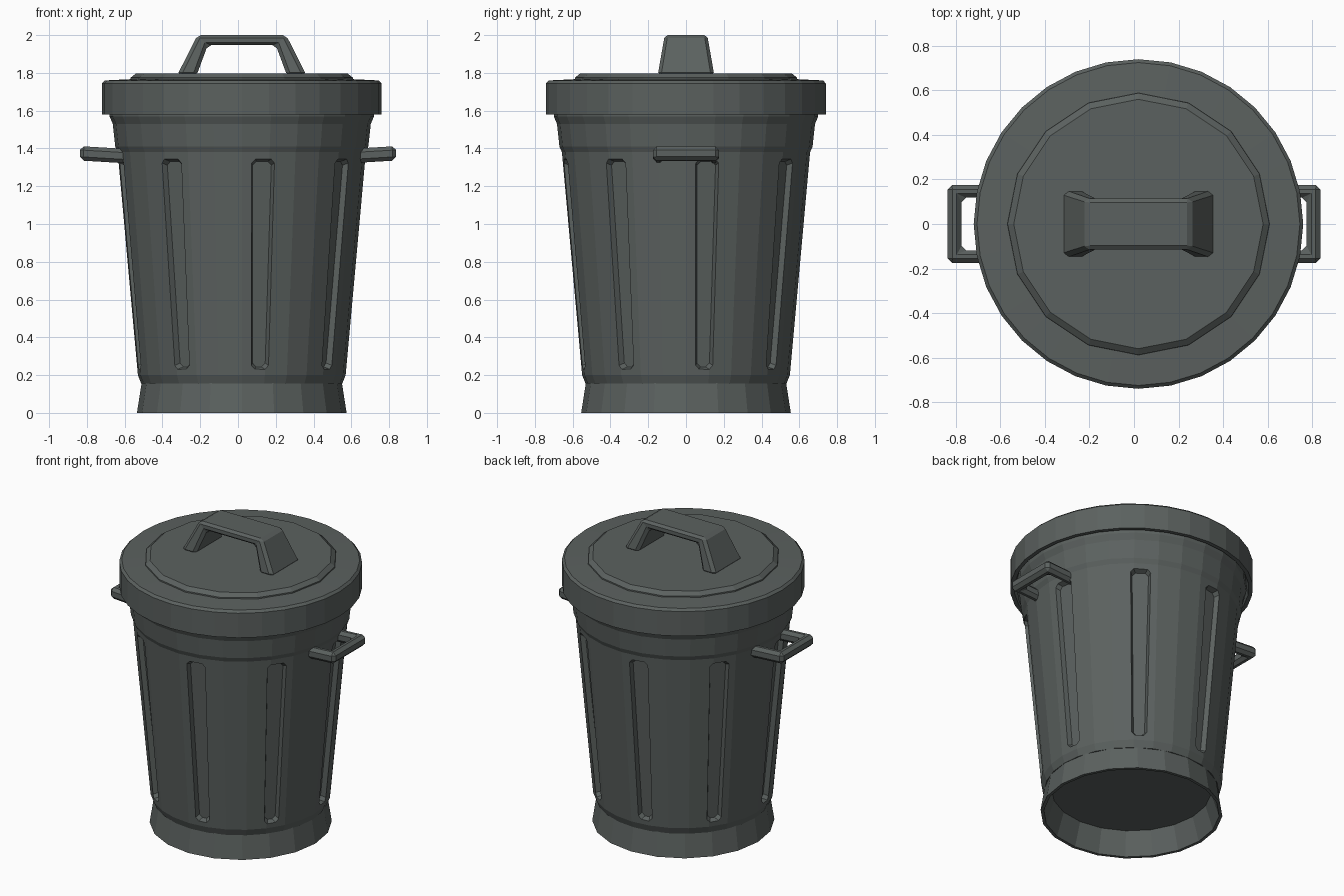
import bpy, bmesh
from math import sin, cos, pi, radians

if "Cube" in bpy.data.objects:
    bpy.data.objects.remove(bpy.data.objects["Cube"])

CX = 0.02  # the can sits slightly right of the handles' centre
mat = bpy.data.materials.new("dark_grey_green")
mat.diffuse_color = (0.105, 0.12, 0.115, 1)
mat.use_nodes = True
mat.node_tree.nodes["Principled BSDF"].inputs["Base Color"].default_value = mat.diffuse_color


def make(name, bm, x=0.0):
    bmesh.ops.recalc_face_normals(bm, faces=bm.faces)
    me = bpy.data.meshes.new(name)
    bm.to_mesh(me)
    bm.free()
    me.materials.append(mat)
    ob = bpy.data.objects.new(name, me)
    ob.location.x = x
    bpy.context.collection.objects.link(ob)
    return ob


def loft(bm, rings, caps=True, closed=False):
    loops = [[bm.verts.new(p) for p in r] for r in rings]
    pairs = list(zip(loops, loops[1:])) + ([(loops[-1], loops[0])] if closed else [])
    for a, b in pairs:
        for i in range(len(a)):
            j = (i + 1) % len(a)
            bm.faces.new((a[i], a[j], b[j], b[i]))
    if caps:
        bm.faces.new(loops[0])
        bm.faces.new(loops[-1])


def lathe(name, profile, n, caps=True, closed=False):
    bm = bmesh.new()
    ang = [pi / 2 + 2 * pi * i / n for i in range(n)]
    loft(bm, [[(r * cos(a), r * sin(a), z) for a in ang] for r, z in profile], caps, closed)
    return make(name, bm, CX)


def bevel(ob, width):
    m = ob.modifiers.new("soft_edges", 'BEVEL')
    m.width, m.segments, m.limit_method = width, 1, 'ANGLE'


# Tapered body with flared neck
body = lathe("can_body", [(.532, .155), (.55, .2), (.657, 1.38), (.67, 1.41),
                          (.683, 1.53), (.70, 1.57), (.70, 1.64)], 28)

# Eight sunken vertical grooves, cut from the body
bm = bmesh.new()
for k in range(8):
    a = radians(10 + 45 * k)
    rings = []
    for depth, inset in ((-.03, -.012), (.035, .014)):
        lo, hi, wl, wh, c = .23 + inset, 1.345 - inset, .048 - inset, .064 - inset, .02
        side = [(wl - c, lo), (wl, lo + c), (wh, hi - c), (wh - c, hi)]
        ring = []
        for t, z in side + [(-t, z) for t, z in reversed(side)]:
            r = .55 + (z - .2) * .107 / 1.18 - depth
            ring.append((r * cos(a) - t * sin(a), r * sin(a) + t * cos(a), z))
        rings.append(ring)
    loft(bm, rings)
cutter = make("groove_cutter", bm, CX)
cutter.hide_render = True
mod = body.modifiers.new("grooves", 'BOOLEAN')
mod.operation, mod.solver, mod.object = 'DIFFERENCE', 'EXACT', cutter
bpy.context.view_layer.objects.active = body
bpy.ops.object.modifier_apply(modifier=mod.name)
bpy.data.objects.remove(cutter)

# Hollow foot ring
lathe("base_ring", [(.485, .16), (.535, 0), (.555, 0), (.53, .16)], 20, False, True)

# Lid with overhanging skirt, and raised centre panel
lathe("lid", [(.70, 1.62), (.715, 1.58), (.74, 1.58), (.74, 1.745), (.725, 1.76), (.56, 1.768)], 32)
lathe("lid_panel", [(.59, 1.75), (.588, 1.775), (.56, 1.797)], 16)


# Bent strap handles: stations of (outer point, inner point, half depth)
def strap(name, stations, place, width, x=0.0):
    bm = bmesh.new()
    loft(bm, [[place(o, h), place(i, h), place(i, -h), place(o, -h)] for o, i, h in stations])
    ob = make(name, bm, x)
    bevel(ob, width)
    return ob


half = [((-.343, 1.785), (-.24, 1.785), .15), ((-.235, 2.0), (-.18, 1.947), .115)]
top = half + [((-o[0], o[1]), (-i[0], i[1]), h) for o, i, h in reversed(half)]
strap("lid_handle", top, lambda p, h: (p[0], h, p[1]), .018, CX)

half = [((.58, -.175), (.58, -.118), .038), ((.837, -.175), (.775, -.118), .038)]
grip = half + [((o[0], -o[1]), (i[0], -i[1]), h) for o, i, h in reversed(half)]
for name, s in (("right_handle", 1), ("left_handle", -1)):
    strap(name, grip, lambda p, h: (s * p[0], p[1], 1.36 + h + (p[0] - .6) * .06), .02)
